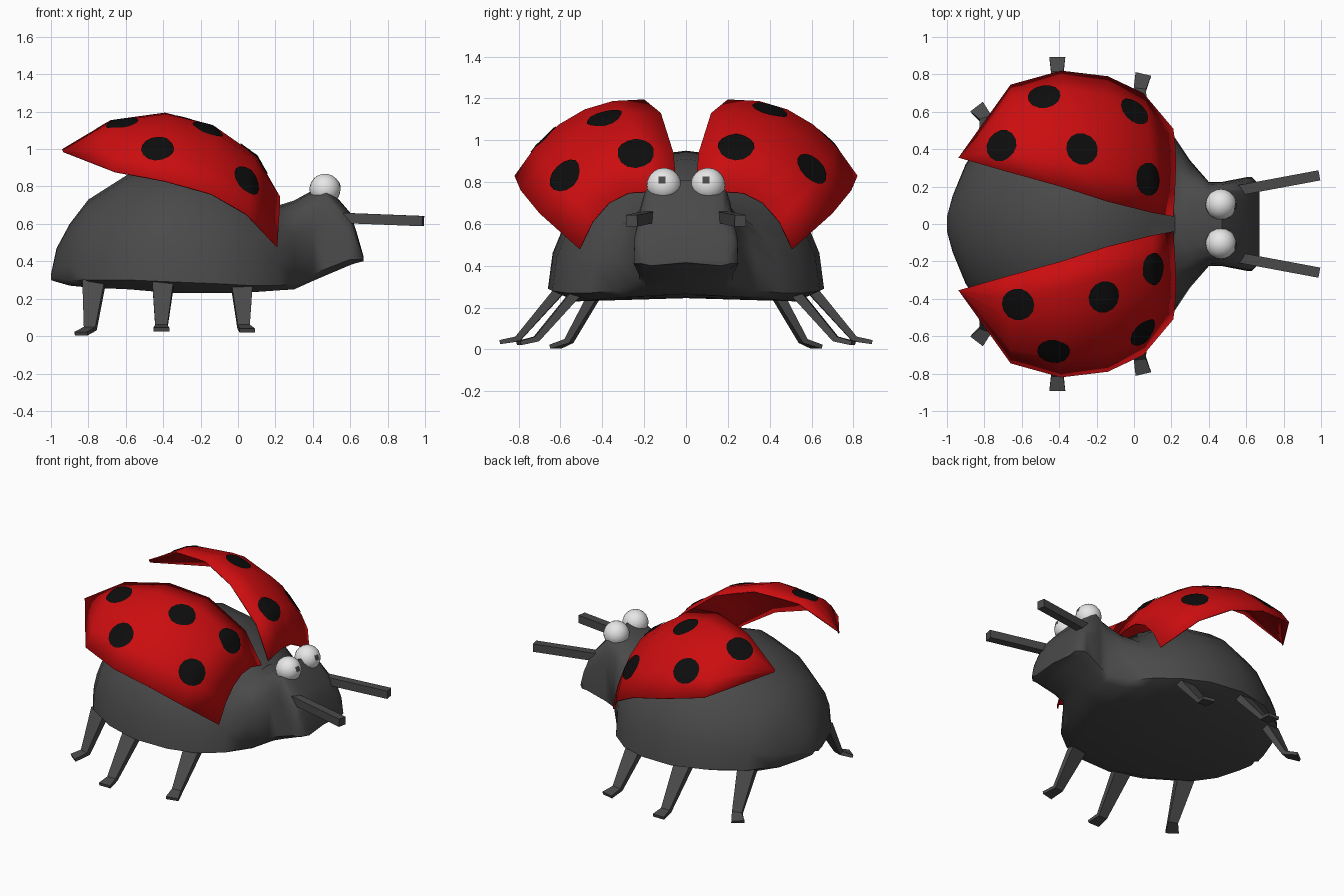
import bpy, bmesh, math
from mathutils import Vector
from mathutils.bvhtree import BVHTree

if "Cube" in bpy.data.objects:
    bpy.data.objects.remove(bpy.data.objects["Cube"])


def material(name, rgb):
    m = bpy.data.materials.new(name)
    m.diffuse_color = (*rgb, 1)
    m.use_nodes = True
    m.node_tree.nodes["Principled BSDF"].inputs["Base Color"].default_value = m.diffuse_color
    return m


GREY = material("dark grey", (0.068, 0.068, 0.068))
RED = material("red", (0.6, 0.004, 0.005))
BLACK = material("black", (0.004, 0.004, 0.004))
WHITE = material("white", (0.8, 0.8, 0.8))


def finish(name, bm, mat, angle=50, recalc=True):
    if recalc:
        bmesh.ops.recalc_face_normals(bm, faces=bm.faces)
    me = bpy.data.meshes.new(name)
    bm.to_mesh(me)
    bm.free()
    me.materials.append(mat)
    ob = bpy.data.objects.new(name, me)
    bpy.context.collection.objects.link(ob)
    bpy.ops.object.select_all(action='DESELECT')
    ob.select_set(True)
    bpy.context.view_layer.objects.active = ob
    bpy.ops.object.shade_smooth_by_angle(angle=math.radians(angle))
    return ob


def loft(rows, closed=True, bm=None):
    """Skin a list of equally long point rows; closed rows get end caps."""
    bm = bm or bmesh.new()
    vs = [[bm.verts.new(p) for p in r] for r in rows]
    n = len(rows[0])
    for a, b in zip(vs, vs[1:]):
        for i in range(n if closed else n - 1):
            j = (i + 1) % n
            bm.faces.new((a[i], a[j], b[j], b[i]))
    if closed:
        bm.faces.new(vs[0])
        bm.faces.new(vs[-1])
    return bm


# Body and head: sections along x (x, half width, rim z, belly z, top z, squareness)
sections = [
    (-1.0, 0.04, 0.31, 0.30, 0.33, 2), (-0.97, 0.15, 0.31, 0.29, 0.47, 2),
    (-0.9, 0.32, 0.30, 0.27, 0.60, 2), (-0.8, 0.46, 0.30, 0.26, 0.73, 2),
    (-0.58, 0.60, 0.30, 0.25, 0.87, 2), (-0.35, 0.66, 0.29, 0.23, 0.95, 2),
    (-0.1, 0.64, 0.28, 0.23, 0.91, 2), (0.08, 0.57, 0.27, 0.235, 0.81, 2),
    (0.22, 0.46, 0.27, 0.245, 0.70, 2.2), (0.3, 0.34, 0.28, 0.25, 0.725, 2.6),
    (0.4, 0.225, 0.33, 0.295, 0.78, 4), (0.47, 0.225, 0.36, 0.325, 0.81, 5),
    (0.6, 0.25, 0.41, 0.38, 0.66, 4), (0.63, 0.25, 0.41, 0.39, 0.57, 4),
    (0.67, 0.21, 0.41, 0.40, 0.43, 4)]
rows = []
for x, w, zr, zb, zt, n in sections:
    row = []
    for i in range(13):
        a = math.pi * i / 12
        c, s = math.cos(a), math.sin(a)
        row.append((x, math.copysign(abs(c) ** (2 / n), c) * w, zr + abs(s) ** (2 / n) * (zt - zr)))
    row += [(x, -0.8 * w, zb), (x, 0, zb + 0.015), (x, 0.8 * w, zb)]
    rows.append(row)
finish("body", loft(rows), GREY)

# Wing cases: inner and outer edge points with a bulge between them
inner = [(.21, .04, .72), (.1, .06, .94), (-.14, .12, 1.13), (-.39, .2, 1.195),
         (-.68, .28, 1.155), (-.94, .355, 1.0)]
outer = [(.21, .51, .48), (.05, .7, .65), (-.14, .79, .76), (-.39, .82, .83),
         (-.66, .745, .88), (-.935, .36, .985)]
bulges = [.14, .14, .12, .11, .08, 0]
spots = {1: [(-.48, .68), (-.71, .42), (-.28, .40), (0, .6), (.08, .24)],
         -1: [(-.43, .68), (-.62, .43), (-.16, .39), (.05, .58), (.11, .24)]}

for side, label in ((1, "left"), (-1, "right")):
    rows = []
    for p, q, b in zip(inner, outer, bulges):
        p, q = Vector(p), Vector(q)
        row = []
        for i in range(6):
            t = i / 5
            v = p.lerp(q, t) + Vector((0.1, 0.35, 0.93)) * b * 4 * t * (1 - t)
            row.append((v.x, v.y * side, v.z))
        rows.append(row)
    bm = loft(rows, closed=False)
    bm.normal_update()
    if sum(f.normal.z for f in bm.faces) < 0:
        bmesh.ops.reverse_faces(bm, faces=bm.faces)
    bm.normal_update()
    tree = BVHTree.FromBMesh(bm)
    wing = finish(label + "_wing_case", bm, RED, recalc=False)
    mod = wing.modifiers.new("thickness", 'SOLIDIFY')
    mod.thickness = 0.008
    mod.offset = -1

    # Spots: thin discs laid on the wing surface
    bm = bmesh.new()
    for sx, sy in spots[side]:
        hit, nor, _, _ = tree.ray_cast(Vector((sx, sy * side, 2)), Vector((0, 0, -1)))
        if hit is None:
            continue
        u = nor.cross(Vector((0, 1, 0))).normalized()
        v = nor.cross(u)
        rings = []
        for r in (0.005, 0.035, 0.06, 0.088):
            ring = []
            for k in range(14):
                a = 2 * math.pi * k / 14
                p = hit + (u * math.cos(a) + v * math.sin(a)) * r
                h, hn, _, _ = tree.ray_cast(p + nor * 0.3, -nor)
                ring.append((h if h is not None else p) + nor * 0.006)
            rings.append(ring)
        vs = [[bm.verts.new(p) for p in ring] for ring in rings]
        faces = [bm.faces.new(vs[0])]
        for a, b in zip(vs, vs[1:]):
            for i in range(14):
                j = (i + 1) % 14
                faces.append(bm.faces.new((a[i], b[i], b[j], a[j])))
        for f in faces:
            f.normal_update()
            if f.normal.dot(nor) < 0:
                f.normal_flip()
    finish(label + "_wing_spots", bm, BLACK, recalc=False)


def strip(path, widths, thicks):
    """Square tube along a path, wide in the horizontal direction."""
    pts = [Vector(p) for p in path]
    rows = []
    for i, p in enumerate(pts):
        d = (pts[min(i + 1, len(pts) - 1)] - pts[max(i - 1, 0)]).normalized()
        s = d.cross(Vector((0, 0, 1))).normalized()
        n = s.cross(d)
        w, t = s * widths[i] / 2, n * thicks[i] / 2
        rows.append([p + w + t, p - w + t, p - w - t, p + w - t])
    return loft(rows)


legs = {"front": [(.02, .5, .30), (.03, .715, .05), (.05, .80, .03)],
        "middle": [(-.40, .58, .31), (-.41, .805, .05), (-.41, .89, .035)],
        "rear": [(-.77, .42, .29), (-.79, .56, .04), (-.84, .625, .013)]}
for side, label in ((1, "left"), (-1, "right")):
    # Legs with small feet
    for name, path in legs.items():
        bm = strip([(x, y * side, z) for x, y, z in path], (.12, .065, .085), (.05, .03, .02))
        finish(f"{label}_{name}_leg", bm, GREY, 30)

    # Antenna
    bm = strip([(.48, .165 * side, .635), (.99, .26 * side, .615)], (.055, .055), (.055, .055))
    finish(label + "_antenna", bm, GREY, 30)

    # Eye and square pupil plate
    c = Vector((.465, .105 * side, .785))
    bm = bmesh.new()
    bmesh.ops.create_uvsphere(bm, u_segments=20, v_segments=12, radius=.083)
    bmesh.ops.translate(bm, verts=bm.verts, vec=c)
    finish(label + "_eye", bm, WHITE, 60)
    grid = []
    for i in range(4):
        row = []
        for j in range(4):
            d = Vector((0, -.01 + (i - 1.5) * .011, .025 + (j - 1.5) * .011))
            d.x = math.sqrt(.085 ** 2 - d.y ** 2 - d.z ** 2)
            row.append(c + d)
        grid.append(row)
    finish(label + "_pupil", loft(grid, closed=False), GREY, 60, recalc=False)
